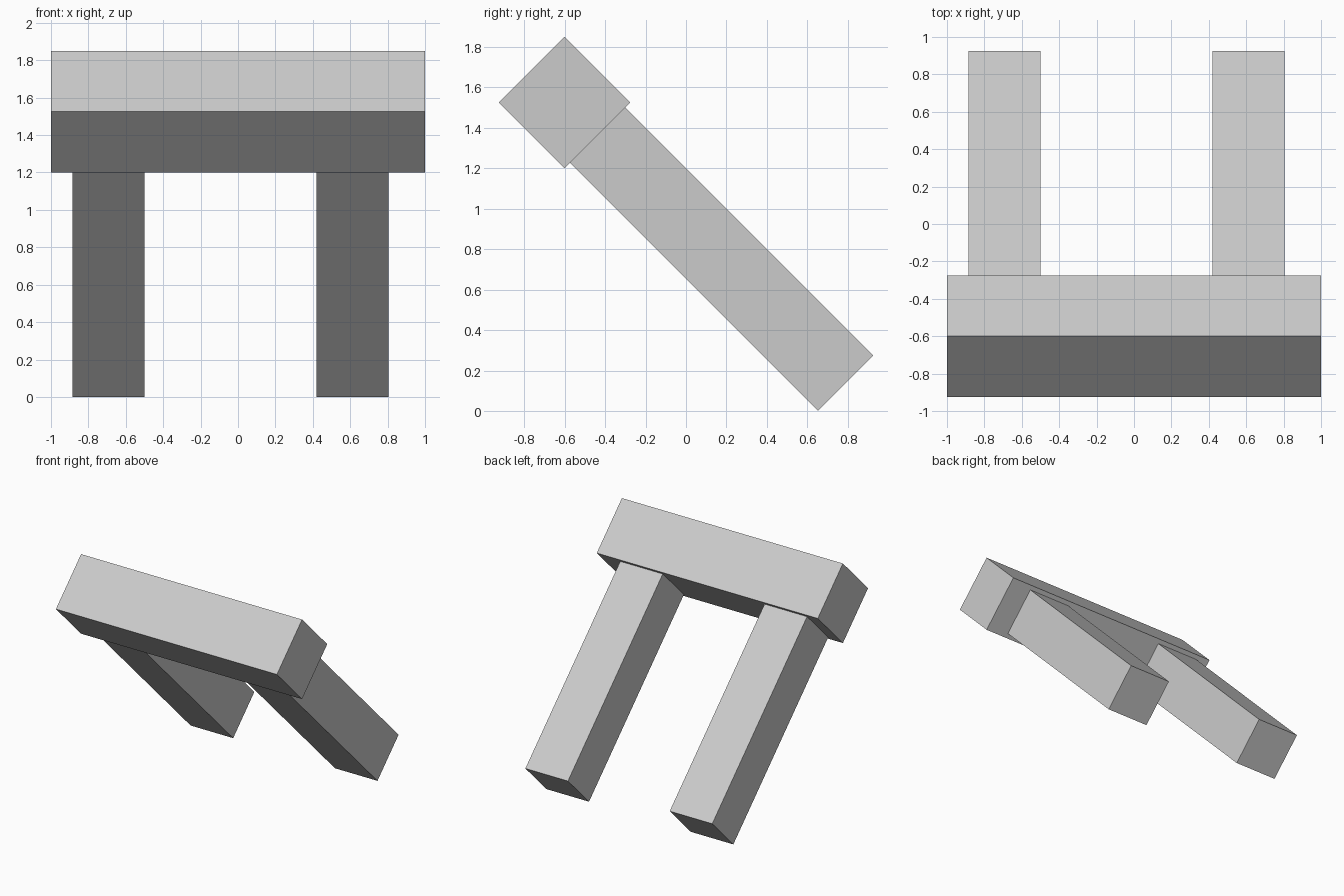
import bpy
from math import radians

default = bpy.data.objects.get("Cube")
if default:
    bpy.data.objects.remove(default, do_unlink=True)

grey = bpy.data.materials.new("light_grey")
grey.use_nodes = True
colour = (0.6, 0.6, 0.6, 1)
grey.diffuse_color = colour
grey.node_tree.nodes["Principled BSDF"].inputs["Base Color"].default_value = colour


def tilted_block(name, location, size):
    """Flat-shaded block tipped 45 degrees about the x axis."""
    bpy.ops.mesh.primitive_cube_add(size=1, location=location)
    block = bpy.context.object
    block.name = block.data.name = name
    block.scale = size
    bpy.ops.object.transform_apply(location=False, rotation=False, scale=True)
    block.rotation_euler.x = radians(-45)
    block.data.materials.append(grey)
    return block


# Wide square beam across the top
tilted_block("crossbeam", (0, -0.6, 1.525), (2, 0.46, 0.46))

# Two slanted legs butting against the beam's lower back face
for name, x in (("right_leg", -0.693), ("left_leg", 0.613)):
    tilted_block(name, (x, 0.176, 0.75), (0.385, 1.734, 0.386))
